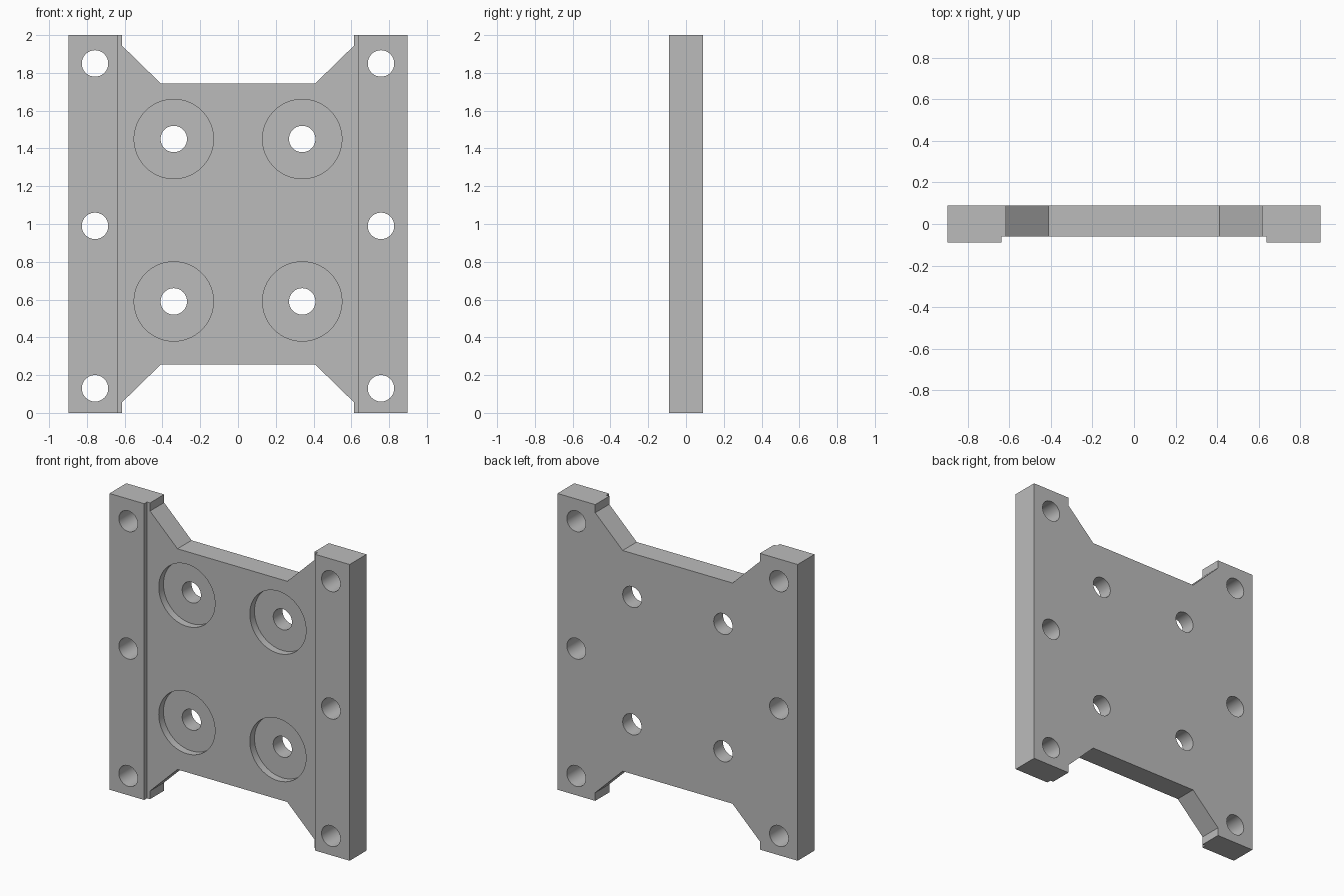
import bpy
import bmesh
import math
from mathutils import Matrix

cube = bpy.data.objects.get("Cube")
if cube:
    bpy.data.objects.remove(cube, do_unlink=True)

FRONT, BACK = -0.09, 0.09
FACE = -0.06          # front of the thinner web
BORE_FLOOR = -0.01    # bottom of the round recesses
MID = 1.0             # mirror height

grey = bpy.data.materials.new("plain_grey")
grey.use_nodes = True
colour = (0.5, 0.5, 0.5, 1)
grey.diffuse_color = colour
grey.node_tree.nodes["Principled BSDF"].inputs["Base Color"].default_value = colour


def add_object(name, bm):
    bmesh.ops.recalc_face_normals(bm, faces=bm.faces)
    mesh = bpy.data.meshes.new(name)
    bm.to_mesh(mesh)
    bm.free()
    mesh.materials.append(grey)
    obj = bpy.data.objects.new(name, mesh)
    bpy.context.collection.objects.link(obj)
    return obj


def add_cylinder(bm, x, z, radius, y0, y1):
    place = Matrix.Translation((x, (y0 + y1) / 2, z)) @ Matrix.Rotation(math.pi / 2, 4, "X")
    bmesh.ops.create_cone(bm, cap_ends=True, segments=64, radius1=radius,
                          radius2=radius, depth=y1 - y0, matrix=place)


def cut(target, name, bm):
    cutter = add_object(name, bm)
    cutter.hide_render = True
    mod = target.modifiers.new(name, "BOOLEAN")
    mod.operation = "DIFFERENCE"
    mod.solver = "EXACT"
    mod.object = cutter
    bpy.context.view_layer.objects.active = target
    bpy.ops.object.modifier_apply(modifier=name)
    bpy.data.objects.remove(cutter, do_unlink=True)


# Plate outline: one quarter, mirrored to all four corners
quarter = [(0.41, 0.745), (0.615, 0.945), (0.615, 1.0), (0.897, 1.0)]
right_side = quarter + [(x, -z) for x, z in reversed(quarter)]
outline = right_side + [(-x, -z) for x, z in right_side]
bm = bmesh.new()
face = bm.faces.new([bm.verts.new((x, FRONT, MID + z)) for x, z in outline])
new = bmesh.ops.extrude_face_region(bm, geom=[face])["geom"]
bmesh.ops.translate(bm, vec=(0, BACK - FRONT, 0),
                    verts=[g for g in new if isinstance(g, bmesh.types.BMVert)])
plate = add_object("mounting_plate", bm)

# Shallow front step between the two side rails
bm = bmesh.new()
depth = 0.2
bmesh.ops.create_cube(bm, size=1, matrix=Matrix.Translation((0, FACE - depth / 2, MID))
                      @ Matrix.Diagonal((1.275, depth, 3, 1)))
cut(plate, "step_cutter", bm)

# Round recesses around the inner holes
inner = [(x, z) for x in (-0.34, 0.34) for z in (0.59, 1.45)]
bm = bmesh.new()
for x, z in inner:
    add_cylinder(bm, x, z, 0.21, -0.3, BORE_FLOOR)
cut(plate, "recess_cutter", bm)

# Through holes in the web and in both rails
rails = [(x, z) for x in (-0.757, 0.757) for z in (0.13, 0.99, 1.85)]
bm = bmesh.new()
for x, z in inner + rails:
    add_cylinder(bm, x, z, 0.07, -0.3, 0.3)
cut(plate, "hole_cutter", bm)

# Smooth bores, crisp edges
bpy.ops.object.select_all(action="DESELECT")
plate.select_set(True)
bpy.context.view_layer.objects.active = plate
bpy.ops.object.shade_smooth_by_angle(angle=math.radians(30))
